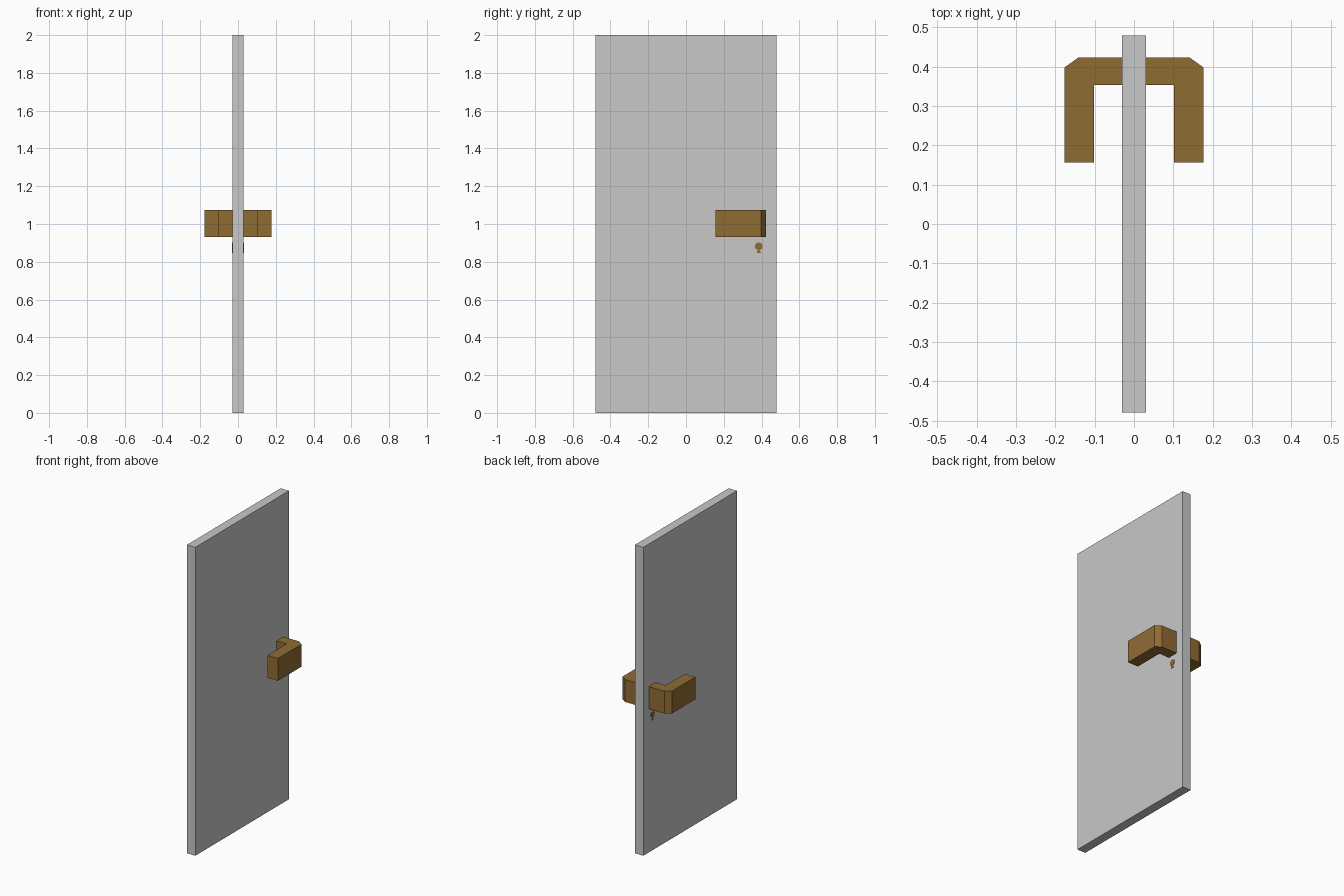
import bpy, bmesh, math

if "Cube" in bpy.data.objects:
    bpy.data.objects.remove(bpy.data.objects["Cube"])


def material(name, rgb):
    m = bpy.data.materials.new(name)
    m.diffuse_color = (*rgb, 1)
    m.use_nodes = True
    m.node_tree.nodes["Principled BSDF"].inputs["Base Color"].default_value = m.diffuse_color
    return m


grey = material("door grey", (0.58, 0.58, 0.58))
brass = material("dark brass", (0.28, 0.15, 0.034))


def prism(name, points, offset, mat):
    """Extrude a planar outline by an offset vector into a closed solid."""
    bm = bmesh.new()
    face = bm.faces.new([bm.verts.new(p) for p in points])
    ext = bmesh.ops.extrude_face_region(bm, geom=[face], use_keep_orig=True)
    bmesh.ops.translate(bm, vec=offset,
                        verts=[g for g in ext["geom"] if isinstance(g, bmesh.types.BMVert)])
    bmesh.ops.recalc_face_normals(bm, faces=bm.faces)
    mesh = bpy.data.meshes.new(name)
    bm.to_mesh(mesh)
    bm.free()
    mesh.materials.append(mat)
    obj = bpy.data.objects.new(name, mesh)
    bpy.context.collection.objects.link(obj)
    return obj


# Door slab
prism("door_slab", [(-0.03, -0.48, 0), (0.03, -0.48, 0), (0.03, 0.48, 0), (-0.03, 0.48, 0)],
      (0, 0, 2), grey)

# L-shaped handle outline seen from above, with a chamfered outer corner
handle = [(0.03, 0.353), (0.102, 0.353), (0.102, 0.157), (0.177, 0.157),
          (0.177, 0.398), (0.142, 0.423), (0.03, 0.423)]

# Keyhole outline in y and z: round top, flared foot
keyhole = [(0.385 + 0.021 * math.cos(a), 0.882 + 0.021 * math.sin(a))
           for a in (math.radians(-70 + 32 * i) for i in range(11))][:-1]
keyhole = [(0.397, 0.846), (0.391, 0.863)] + keyhole + [(0.379, 0.863), (0.373, 0.846)]

# Handle and keyhole on both faces of the door
for side, s in (("right", 1), ("left", -1)):
    prism(f"handle_{side}", [(s * x, y, 0.93) for x, y in handle], (0, 0, 0.145), brass)
    prism(f"keyhole_{side}", [(s * 0.029, y, z) for y, z in keyhole], (s * 0.003, 0, 0), brass)
